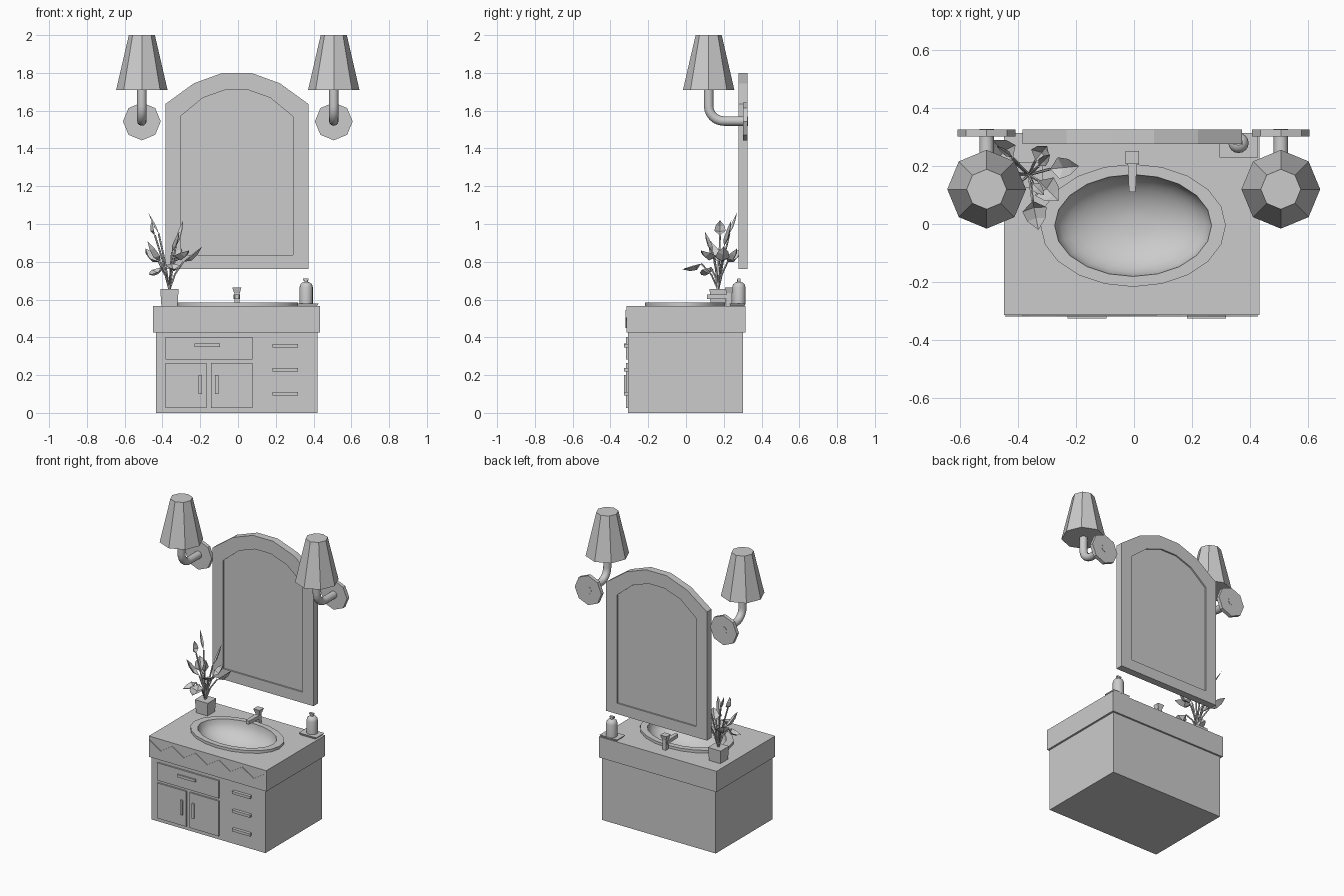
import bpy, bmesh, math
from mathutils import Vector

cube = bpy.data.objects.get("Cube")
if cube:
    bpy.data.objects.remove(cube, do_unlink=True)

grey = bpy.data.materials.new("plain grey")
grey.use_nodes = True
grey.diffuse_color = (0.6, 0.6, 0.6, 1)
grey.node_tree.nodes["Principled BSDF"].inputs["Base Color"].default_value = (0.6, 0.6, 0.6, 1)


def finish(name, bm, smooth=False, fix=True):
    if fix:
        bmesh.ops.recalc_face_normals(bm, faces=bm.faces)
    mesh = bpy.data.meshes.new(name)
    bm.to_mesh(mesh)
    bm.free()
    mesh.materials.append(grey)
    ob = bpy.data.objects.new(name, mesh)
    bpy.context.collection.objects.link(ob)
    if smooth:
        bpy.ops.object.select_all(action='DESELECT')
        ob.select_set(True)
        bpy.context.view_layer.objects.active = ob
        bpy.ops.object.shade_smooth_by_angle(angle=math.radians(40))
    return ob


def box(name, x0, x1, y0, y1, z0, z1):
    bm = bmesh.new()
    bmesh.ops.create_cube(bm, size=1)
    for v in bm.verts:
        v.co = (x1 if v.co.x > 0 else x0, y1 if v.co.y > 0 else y0, z1 if v.co.z > 0 else z0)
    return finish(name, bm)


def loft(name, rings, smooth=False, cap_start=True, cap_end=True, fix=True):
    """Skin a list of closed rings of points."""
    bm = bmesh.new()
    rows = [[bm.verts.new(p) for p in ring] for ring in rings]
    n = len(rows[0])
    for a, b in zip(rows, rows[1:]):
        for i in range(n):
            j = (i + 1) % n
            bm.faces.new((a[i], a[j], b[j], b[i]))
    if cap_start:
        bm.faces.new(rows[0][::-1])
    if cap_end:
        bm.faces.new(rows[-1])
    return finish(name, bm, smooth, fix)


def oval(cx, cy, z, rx, ry, n):
    return [(cx + rx * math.cos(i * math.tau / n), cy + ry * math.sin(i * math.tau / n), z) for i in range(n)]


def rect(cx, cy, z, w, d):
    return [(cx + sx * w / 2, cy + sy * d / 2, z) for sx, sy in ((-1, -1), (1, -1), (1, 1), (-1, 1))]


def tube(name, path, radius, sides):
    """Round bar that follows a path, tapered to a per-point radius."""
    rings = []
    for i, p in enumerate(path):
        t = (path[min(i + 1, len(path) - 1)] - path[max(i - 1, 0)]).normalized()
        u = t.cross(Vector((1, 0, 0))).normalized()
        w = t.cross(u)
        rings.append([p + radius * (math.cos(a) * u + math.sin(a) * w)
                      for a in (k * math.tau / sides for k in range(sides))])
    return loft(name, rings, True)


# Cabinet and counter with an oval opening
box("cabinet", -0.435, 0.42, -0.306, 0.303, 0, 0.43)
counter = box("counter", -0.449, 0.433, -0.315, 0.315, 0.425, 0.566)
cutter = loft("basin_cutter", [oval(-0.003, -0.005, z, 0.29, 0.19, 20) for z in (0.435, 0.7)])
cutter.hide_render = True
mod = counter.modifiers.new("opening", 'BOOLEAN')
mod.operation, mod.object, mod.solver = 'DIFFERENCE', cutter, 'EXACT'
bpy.context.view_layer.objects.active = counter
bpy.ops.object.modifier_apply(modifier=mod.name)
bpy.data.objects.remove(cutter, do_unlink=True)

# Basin: raised flat rim, then a rounded bowl
rings = [oval(-0.003, -0.005, z, 0.32, 0.212, 20) for z in (0.562, 0.584)]
for k in range(8):
    a = k / 8 * math.pi / 2
    rings.append(oval(-0.003, -0.005, 0.584 - 0.135 * math.sin(a), 0.271 * math.cos(a), 0.176 * math.cos(a), 20))
bowl = loft("basin", rings, True, cap_start=False, fix=False)

# Zigzag trim on the counter front
bm = bmesh.new()
peaks, prev = 10, None
for i in range(peaks + 1):
    x = -0.445 + i * 0.874 / peaks
    z = 0.45 if i % 2 else 0.505
    pair = [bm.verts.new((x, -0.316, z + h)) for h in (0, 0.04)]
    if prev:
        bm.faces.new((prev[0], pair[0], pair[1], prev[1]))
    prev = pair
extruded = bmesh.ops.extrude_face_region(bm, geom=bm.faces[:])
for v in extruded["geom"]:
    if isinstance(v, bmesh.types.BMVert):
        v.co.y -= 0.004
finish("zigzag_trim", bm)

# Drawer, doors and pulls
for name, x0, x1, z0, z1 in (("wide_drawer", -0.385, 0.077, 0.283, 0.402),
                             ("right_door", -0.385, -0.167, 0.026, 0.265),
                             ("left_door", -0.143, 0.077, 0.026, 0.265)):
    box(name, x0, x1, -0.317, -0.3, z0, z1)


def pull(name, cx, cz, w, h):
    box(name, cx - w / 2, cx + w / 2, -0.327, -0.302, cz - h / 2, cz + h / 2)


pull("wide_drawer_pull", -0.162, 0.359, 0.135, 0.018)
for side, x in (("right", -0.199), ("left", -0.112)):
    pull(side + "_door_pull", x, 0.15, 0.018, 0.1)
for i in range(3):
    pull(f"small_drawer_pull_{i + 1}", 0.25, 0.356 - i * 0.127, 0.135, 0.018)

# Faucet
fx = -0.006
loft("faucet_post", [rect(fx, 0.229, z, 0.027, 0.03) for z in (0.56, 0.636)])
loft("faucet_handle", [rect(fx, 0.229, 0.634, 0.03, 0.03), rect(fx, 0.229, 0.664, 0.048, 0.045)])
loft("faucet_spout", [[(fx + sx * w, y, z) for sx, z in ((-1, 0.602), (1, 0.602), (1, 0.626), (-1, 0.626))]
                      for y, w in ((0.23, 0.017), (0.11, 0.011))])

# Soap bottle on a tray
loft("soap_tray", [rect(0.362, 0.272, 0.565, 0.11, 0.075), rect(0.362, 0.272, 0.58, 0.132, 0.086)])
bottle = ((0.035, 0.575), (0.035, 0.665), (0.031, 0.68), (0.02, 0.69), (0.009, 0.693), (0.009, 0.706))
loft("soap_bottle", [oval(0.361, 0.28, z, r, r, 16) for r, z in bottle], True)
box("soap_pump", 0.343, 0.374, 0.272, 0.288, 0.702, 0.711)


# Arched mirror
def arch(x0, x1, z0, spring, shoulder, top, y):
    w = x1 - x0
    return [(x0 + w * f, y, z) for f, z in ((0, z0), (1, z0), (1, spring), (0.8, shoulder), (0.6, top),
                                            (0.4, top), (0.2, shoulder), (0, spring))]


def outer(y):
    return arch(-0.385, 0.373, 0.762, 1.635, 1.745, 1.8, y)


def inner(y):
    return arch(-0.305, 0.29, 0.835, 1.57, 1.668, 1.71, y)


loft("mirror_frame", [outer(0.277), outer(0.326), inner(0.326), inner(0.277), outer(0.277)],
     cap_start=False, cap_end=False)
loft("mirror_glass", [inner(0.287), inner(0.316)])

# Wall lamps
for side, x in (("right", -0.509), ("left", 0.507)):
    loft(side + "_lamp_shade", [oval(x, 0.12, 1.71, 0.136, 0.136, 8), oval(x, 0.12, 2, 0.069, 0.069, 8)])
    loft(side + "_lamp_plate", [[(px, y, pz + 1.543) for px, pz, _ in oval(x, 0, 0, 0.1, 0.1, 8)]
                                for y in (0.302, 0.326)])
    bend = [Vector((x, 0.2 - 0.08 * math.sin(a), 1.625 - 0.08 * math.cos(a)))
            for a in (k * math.pi / 12 for k in range(7))]
    tube(side + "_lamp_arm", [Vector((x, 0.328, 1.545))] + bend + [Vector((x, 0.12, 1.715))], 0.025, 12)

# Plant pot
loft("plant_pot", [rect(-0.363, 0.17, 0.565, 0.085, 0.08), rect(-0.363, 0.17, 0.655, 0.097, 0.09)])


# Plant: bent stems ending in folded leaves
def leaf(name, base, tip, width):
    along = tip - base
    across = along.cross(Vector((0, 0, 1))).normalized() * width
    fold = across.cross(along).normalized() * width * 0.3
    bm = bmesh.new()
    spine = [bm.verts.new(base + along * t - fold * s) for t, s in ((0, 0), (0.3, 1), (0.65, 0.8), (1, 0))]
    for s in (-1, 1):
        e1 = bm.verts.new(base + along * 0.3 + across * s * 0.5)
        e2 = bm.verts.new(base + along * 0.65 + across * s * 0.38)
        bm.faces.new((spine[0], spine[1], e1))
        bm.faces.new((spine[1], spine[2], e2, e1))
        bm.faces.new((spine[2], spine[3], e2))
    finish(name, bm)


root = Vector((-0.363, 0.17, 0.65))
leaves = (
    ((-0.42, 0.22, 0.8), (-0.49, 0.29, 0.87), 0.09),
    ((-0.35, 0.08, 0.79), (-0.33, -0.02, 0.76), 0.085),
    ((-0.33, 0.15, 0.82), (-0.26, 0.08, 0.86), 0.09),
    ((-0.29, 0.19, 0.8), (-0.19, 0.2, 0.88), 0.075),
    ((-0.34, 0.22, 0.8), (-0.3, 0.27, 0.87), 0.07),
    ((-0.41, 0.13, 0.77), (-0.47, 0.08, 0.73), 0.08),
    ((-0.41, 0.17, 0.8), (-0.48, 0.13, 0.91), 0.07),
    ((-0.44, 0.18, 0.94), (-0.455, 0.18, 1.02), 0.06),
    ((-0.42, 0.23, 0.95), (-0.475, 0.27, 1.06), 0.02),
    ((-0.33, 0.2, 0.88), (-0.29, 0.24, 1.02), 0.035),
    ((-0.35, 0.14, 0.85), (-0.31, 0.1, 0.96), 0.035),
)
for i, (base, tip, width) in enumerate(leaves):
    base, tip = Vector(base), Vector(tip)
    knee = root.lerp(base, 0.4) + Vector((0, 0, 0.025))
    tube(f"stem_{i + 1}", [root, knee, base], 0.005, 5)
    leaf(f"leaf_{i + 1}", base, tip, width)
